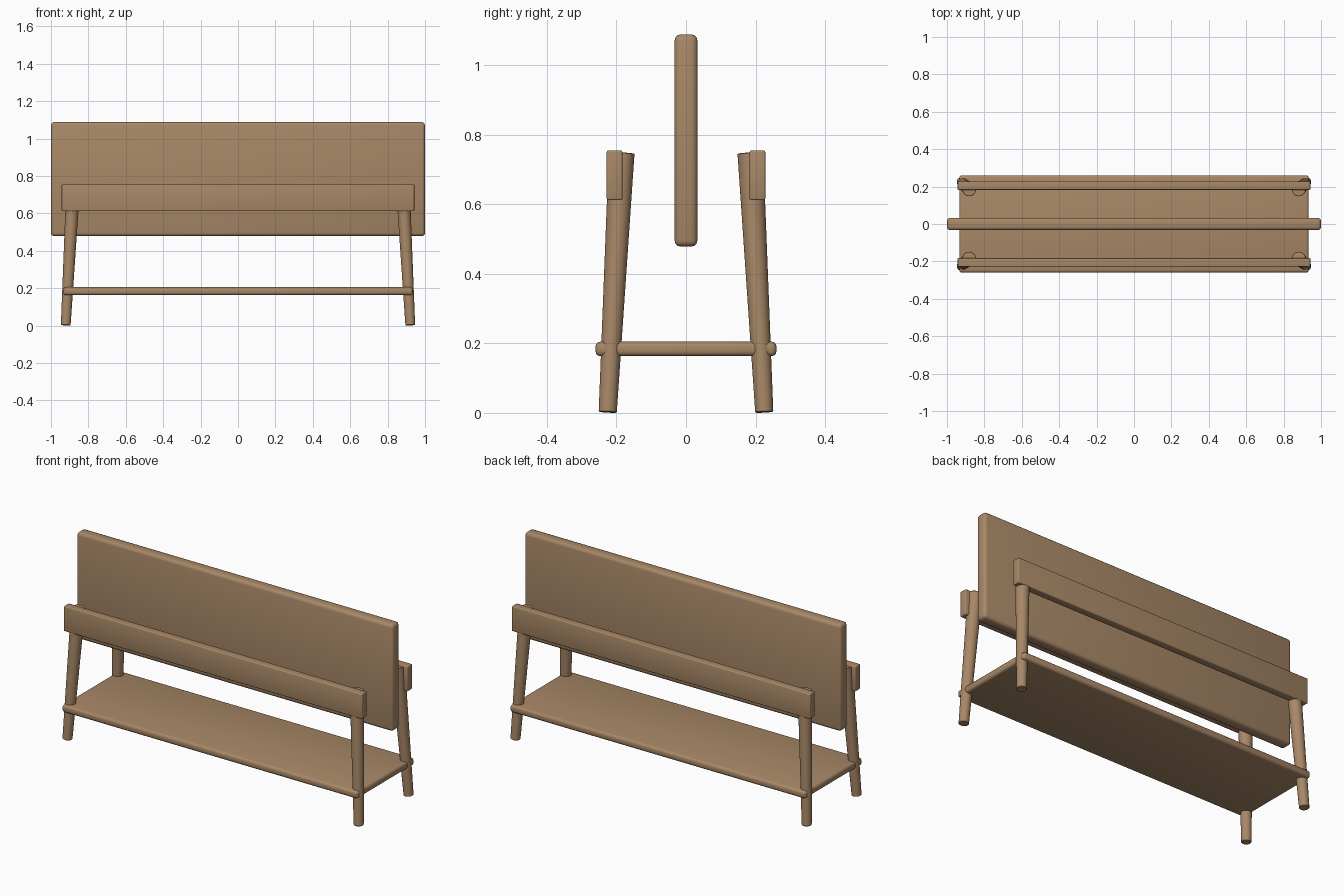
import bpy
from mathutils import Vector

cube = bpy.data.objects.get("Cube")
if cube:
    bpy.data.objects.remove(cube, do_unlink=True)

# One wood colour for every part
wood = bpy.data.materials.new("warm_wood")
wood.use_nodes = True
colour = (0.39, 0.245, 0.135, 1)
wood.diffuse_color = colour
shader = next(n for n in wood.node_tree.nodes if n.type == 'BSDF_PRINCIPLED')
shader.inputs["Base Color"].default_value = colour
shader.inputs["Roughness"].default_value = 0.7


def finish(name, bevel, segments=3):
    ob = bpy.context.object
    ob.name = name
    ob.data.materials.append(wood)
    mod = ob.modifiers.new("rounded_edges", 'BEVEL')
    mod.width = bevel
    mod.segments = segments
    mod.limit_method = 'ANGLE'
    bpy.ops.object.modifier_apply(modifier=mod.name)
    bpy.ops.object.shade_smooth_by_angle()
    return ob


def board(name, centre, size, bevel):
    bpy.ops.mesh.primitive_cube_add(size=1, location=centre)
    bpy.context.object.scale = size
    bpy.ops.object.transform_apply(location=False, rotation=False, scale=True)
    return finish(name, bevel)


def leg(name, foot, top):
    foot, top = Vector(foot), Vector(top)
    axis = top - foot
    bpy.ops.mesh.primitive_cone_add(vertices=32, radius1=0.026, radius2=0.037,
                                    depth=axis.length, location=(foot + top) / 2)
    ob = bpy.context.object
    ob.rotation_euler = axis.to_track_quat('Z', 'Y').to_euler()
    return finish(name, 0.002, 1)


# Upright panel and lower shelf
board("upright_panel", (0, 0, 0.783), (2, 0.066, 0.61), 0.018)
board("lower_shelf", (0, 0, 0.184), (1.868, 0.52, 0.042), 0.014)

# Long rails and splayed, tapered legs
for y, end in ((-1, "front"), (1, "back")):
    board(end + "_rail", (0, y * 0.2055, 0.683), (1.886, 0.045, 0.143), 0.005)
    for x, side in ((-1, "right"), (1, "left")):
        leg(f"{end}_{side}_leg", (x * 0.921, y * 0.225, 0.002),
            (x * 0.881, y * 0.185, 0.747))
